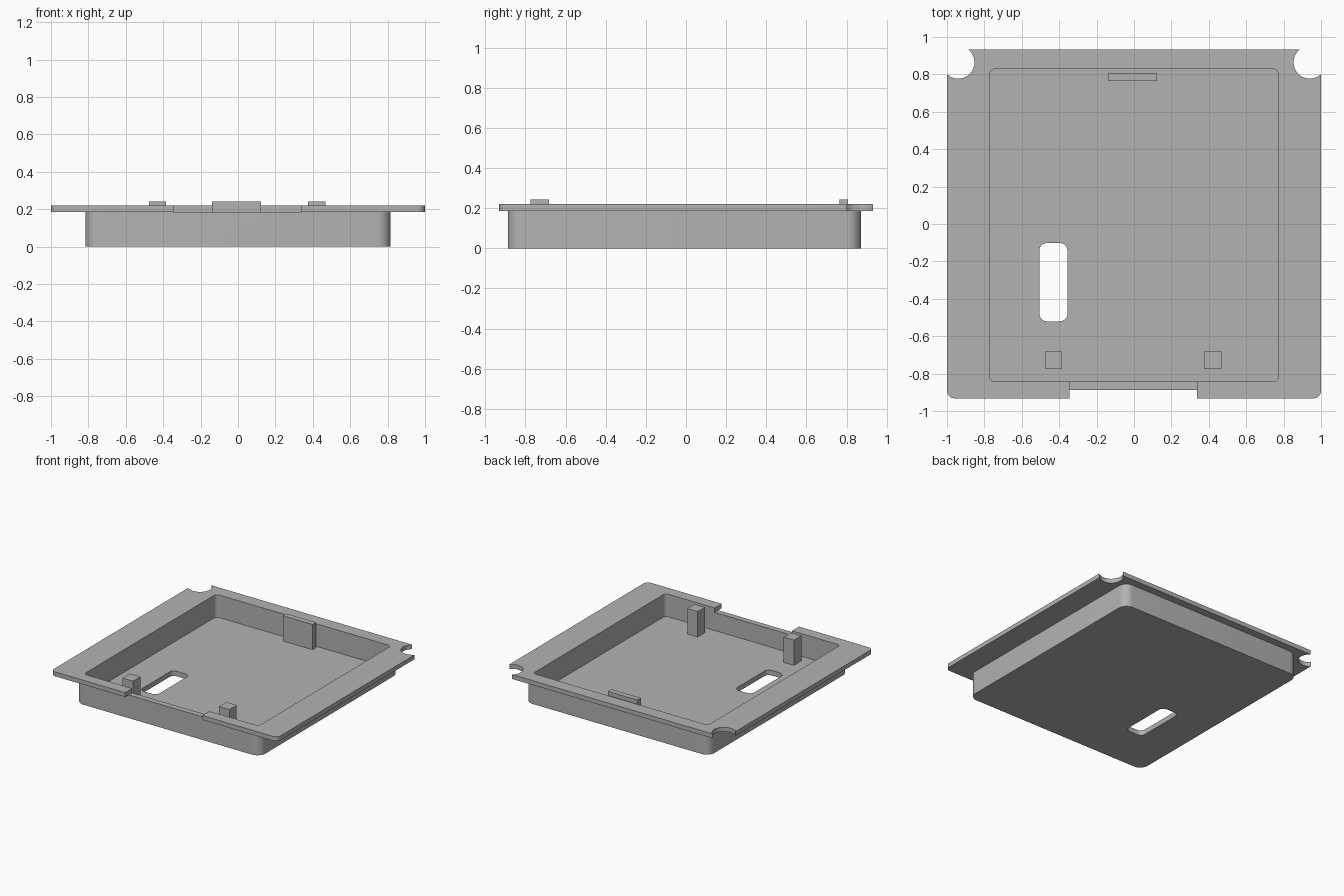
import bpy, bmesh
from math import cos, sin, pi, radians

if "Cube" in bpy.data.objects:
    bpy.data.objects.remove(bpy.data.objects["Cube"], do_unlink=True)

grey = bpy.data.materials.new("light grey")
grey.use_nodes = True
colour = (0.45, 0.45, 0.45, 1)
grey.diffuse_color = colour
grey.node_tree.nodes["Principled BSDF"].inputs["Base Color"].default_value = colour


def prism(name, outline, z0, z1):
    """Extrude a closed outline from z0 up to z1."""
    bm = bmesh.new()
    base = bm.faces.new([bm.verts.new((x, y, z0)) for x, y in outline])
    top = bmesh.ops.extrude_face_region(bm, geom=[base])["geom"]
    for v in top:
        if isinstance(v, bmesh.types.BMVert):
            v.co.z = z1
    bmesh.ops.recalc_face_normals(bm, faces=bm.faces)
    mesh = bpy.data.meshes.new(name)
    bm.to_mesh(mesh)
    bm.free()
    mesh.materials.append(grey)
    obj = bpy.data.objects.new(name, mesh)
    bpy.context.collection.objects.link(obj)
    return obj


def arc(cx, cy, r, start, sweep, steps):
    return [(cx + r * cos(start + sweep * i / steps),
             cy + r * sin(start + sweep * i / steps)) for i in range(steps + 1)]


def rounded(x0, x1, y0, y1, r, steps=8):
    corners = [(x1 - r, y1 - r), (x0 + r, y1 - r), (x0 + r, y0 + r), (x1 - r, y0 + r)]
    return [p for i, (cx, cy) in enumerate(corners)
            for p in arc(cx, cy, r, i * pi / 2, pi / 2, steps)]


def box(x0, x1, y0, y1):
    return [(x0, y0), (x1, y0), (x1, y1), (x0, y1)]


def combine(target, other, operation):
    """Apply a boolean and discard the helper solid."""
    mod = target.modifiers.new("boolean", 'BOOLEAN')
    mod.operation = operation
    mod.solver = 'EXACT'
    mod.object = other
    bpy.context.view_layer.objects.active = target
    bpy.ops.object.modifier_apply(modifier=mod.name)
    bpy.data.objects.remove(other, do_unlink=True)


FLOOR, RIM_BOTTOM, RIM_TOP, POST_TOP = 0.04, 0.185, 0.22, 0.242

# Tray body with its flat rim
tray = prism("tray", rounded(-0.815, 0.815, -0.888, 0.872, 0.07), 0, 0.2)
combine(tray, prism("rim", rounded(-1, 1, -0.932, 0.932, 0.04), RIM_BOTTOM, RIM_TOP), 'UNION')

# Hollow, floor slot and front gap in the rim
cutters = [
    prism("hollow", rounded(-0.773, 0.773, -0.843, 0.828, 0.03), FLOOR, 0.4),
    prism("slot", rounded(-0.506, -0.356, -0.52, -0.102, 0.04), -0.1, 0.1),
    prism("front_gap", box(-0.345, 0.337, -1, -0.8), RIM_BOTTOM, 0.4),
]
# Round bites out of the two rear corners
for side in (-1, 1):
    cutters.append(prism("corner_bite", arc(side * 0.94, 0.864, 0.087, 0, 2 * pi, 40)[:-1], 0.1, 0.4))
for cutter in cutters:
    combine(tray, cutter, 'DIFFERENCE')

# Smooth round corners, crisp edges
bpy.ops.object.select_all(action='DESELECT')
tray.select_set(True)
bpy.context.view_layer.objects.active = tray
bpy.ops.object.shade_smooth_by_angle(angle=radians(30))

# Two front posts and the rear tab standing on the floor
for name, x0, x1 in (("right_post", -0.475, -0.384), ("left_post", 0.375, 0.467)):
    prism(name, box(x0, x1, -0.776, -0.683), FLOOR - 0.01, POST_TOP)
prism("rear_tab", box(-0.138, 0.124, 0.764, 0.808), FLOOR - 0.01, POST_TOP)
